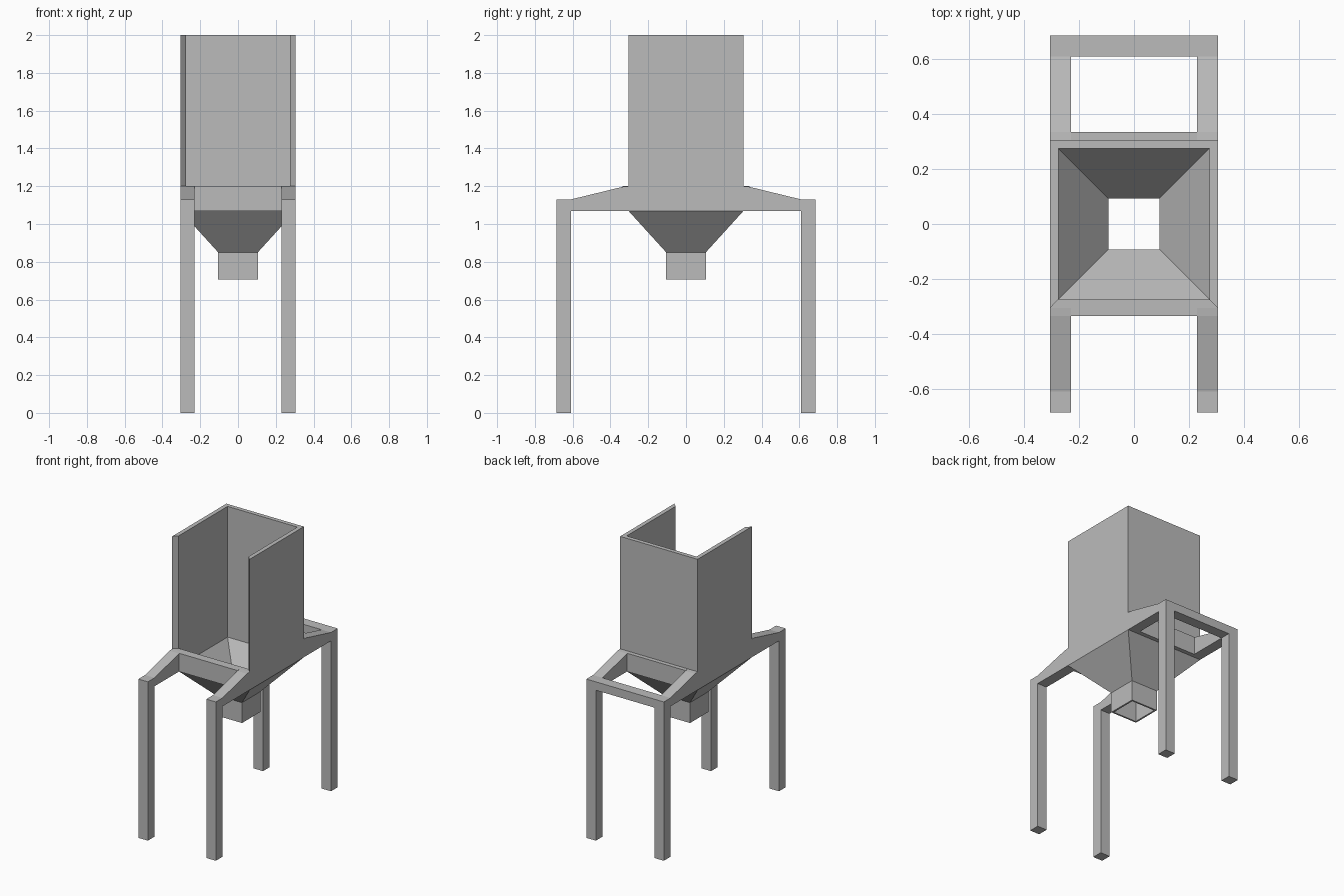
import bpy, bmesh

cube = bpy.data.objects.get("Cube")
if cube:
    bpy.data.objects.remove(cube, do_unlink=True)

# One plain grey for the whole model
grey = bpy.data.materials.new("plain grey")
grey.use_nodes = True
COLOUR = (0.5, 0.5, 0.5, 1)
grey.diffuse_color = COLOUR
grey.node_tree.nodes["Principled BSDF"].inputs["Base Color"].default_value = COLOUR

HALF, INNER = 0.305, 0.275          # bin outer and inner half widths
ARM_IN = 0.23                       # inner side of arms and legs
FOOT_IN, FOOT_OUT = 0.61, 0.685     # legs along y
RIM = 0.335                         # outer face of the cross rails
FLOOR, SHELF, ARM_TOP = 1.07, 1.2, 1.13


def finish(name, bm):
    bmesh.ops.recalc_face_normals(bm, faces=bm.faces)
    mesh = bpy.data.meshes.new(name)
    bm.to_mesh(mesh)
    bm.free()
    mesh.materials.append(grey)
    obj = bpy.data.objects.new(name, mesh)
    bpy.context.collection.objects.link(obj)
    return obj


def prism(name, outline, offset):
    """Extrude a flat outline of 3D points along an offset."""
    bm = bmesh.new()
    face = bm.faces.new([bm.verts.new(p) for p in outline])
    new = bmesh.ops.extrude_face_region(bm, geom=[face])["geom"]
    verts = [v for v in new if isinstance(v, bmesh.types.BMVert)]
    bmesh.ops.translate(bm, verts=verts, vec=offset)
    return finish(name, bm)


def box(name, x, y, z):
    outline = [(x[0], y[0], z[0]), (x[1], y[0], z[0]),
               (x[1], y[1], z[0]), (x[0], y[1], z[0])]
    return prism(name, outline, (0, 0, z[1] - z[0]))


def square_loft(name, profile):
    """Sweep a closed (half width, height) profile round a square."""
    bm = bmesh.new()
    rings = [[bm.verts.new((sx * r, sy * r, z))
              for sx, sy in ((-1, -1), (1, -1), (1, 1), (-1, 1))] for r, z in profile]
    for a, b in zip(rings, rings[1:] + rings[:1]):
        for i in range(4):
            j = (i + 1) % 4
            bm.faces.new((a[i], a[j], b[j], b[i]))
    return finish(name, bm)


# Upper bin: three walls, open at the front, with mitred front ends
walls = [(-HALF, -HALF), (-HALF, HALF), (HALF, HALF), (HALF, -HALF),
         (INNER, -INNER), (INNER, INNER), (-INNER, INNER), (-INNER, -INNER)]
prism("bin_walls", [(x, y, SHELF) for x, y in walls], (0, 0, 2 - SHELF))

# Lower bin rim, funnel and spout in one hollow shell
square_loft("funnel", [(HALF, SHELF), (HALF, FLOOR), (0.105, 0.85), (0.105, 0.705),
                       (0.093, 0.705), (0.093, 0.85), (INNER, FLOOR), (INNER, SHELF)])

# Arms and legs at the four corners
for sy, end in ((-1, "front"), (1, "back")):
    for sx, side in ((-1, "right"), (1, "left")):
        arm = [(HALF, FLOOR), (FOOT_OUT, FLOOR), (FOOT_OUT, ARM_TOP),
               (FOOT_IN, ARM_TOP), (RIM, SHELF - 0.003), (HALF, SHELF)]
        prism(f"{end}_{side}_arm", [(sx * ARM_IN, sy * y, z) for y, z in arm],
              (sx * (HALF - ARM_IN), 0, 0))
        box(f"{end}_{side}_leg", sorted((sx * ARM_IN, sx * HALF)),
            sorted((sy * FOOT_IN, sy * FOOT_OUT)), (0, FLOOR))
    # Rail across the bin between the arms
    box(f"{end}_rail", (-ARM_IN, ARM_IN), sorted((sy * HALF, sy * RIM)), (FLOOR, SHELF))

# Bar joining the back arms at their ends
box("back_bar", (-ARM_IN, ARM_IN), (FOOT_IN, FOOT_OUT), (FLOOR, ARM_TOP))
